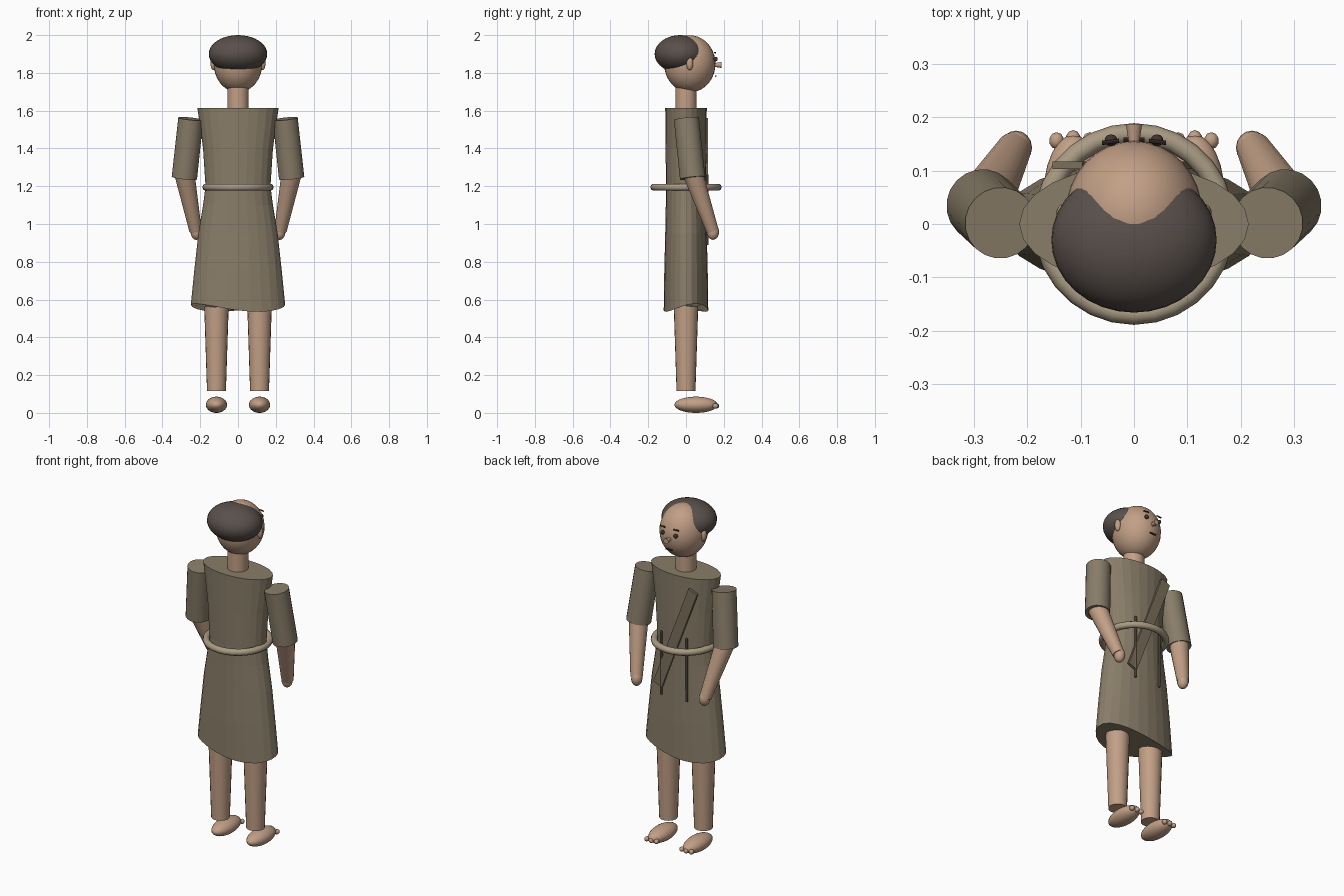
import bpy, bmesh, math
from mathutils import Vector

if "Cube" in bpy.data.objects:
    bpy.data.objects.remove(bpy.data.objects["Cube"])


def mat(name, col):
    m = bpy.data.materials.new(name)
    m.diffuse_color = (*col, 1)
    m.use_nodes = True
    m.node_tree.nodes["Principled BSDF"].inputs["Base Color"].default_value = m.diffuse_color
    return m


SKIN = mat("skin", (.54, .35, .24))
CLOTH = mat("cloth", (.25, .205, .14))
ROPE = mat("rope", (.40, .33, .23))
STRAP = mat("strap_cloth", (.20, .16, .105))
HAIR = mat("hair", (.10, .08, .07))
DARK = mat("dark", (.05, .035, .03))


def finish(name, m, smooth=True):
    o = bpy.context.object
    o.name = name
    o.data.materials.append(m)
    if smooth:
        bpy.ops.object.shade_smooth_by_angle(angle=math.radians(40))
    return o


def ball(name, m, loc, rad, seg=24, rings=16):
    bpy.ops.mesh.primitive_uv_sphere_add(segments=seg, ring_count=rings, radius=1, location=loc)
    bpy.context.object.scale = rad
    bpy.ops.object.transform_apply(location=False, rotation=False, scale=True)
    return finish(name, m)


def limb(name, m, a, b, ra, rb, seg=20):
    a, b = Vector(a), Vector(b)
    d = b - a
    bpy.ops.mesh.primitive_cone_add(vertices=seg, radius1=ra, radius2=rb, depth=d.length,
                                    location=(a + b) / 2)
    bpy.context.object.rotation_euler = d.to_track_quat('Z', 'Y').to_euler()
    return finish(name, m)


# Tunic: lofted elliptical rings with a wavy hem
N = 24
rings = [(.557, .25, .118), (.75, .232, .115), (.95, .21, .11), (1.1, .185, .107),
         (1.2, .172, .106), (1.4, .185, .108), (1.615, .215, .11)]
bm = bmesh.new()
loft = []
for i, (z, rx, ry) in enumerate(rings):
    row = []
    for k in range(N):
        t = 2 * math.pi * k / N
        wave = .022 * math.cos(2 * (t - math.radians(25))) if i == 0 else 0
        row.append(bm.verts.new((rx * math.cos(t), ry * math.sin(t), z + wave)))
    loft.append(row)
for lo, hi in zip(loft, loft[1:]):
    for k in range(N):
        j = (k + 1) % N
        bm.faces.new((lo[k], lo[j], hi[j], hi[k]))
bm.faces.new(loft[-1])
bm.faces.new(loft[0][::-1])
me = bpy.data.meshes.new("tunic")
bm.to_mesh(me)
bm.free()
tunic = bpy.data.objects.new("tunic", me)
me.materials.append(CLOTH)
bpy.context.collection.objects.link(tunic)

# Rope belt
bpy.ops.mesh.primitive_torus_add(major_radius=.17, minor_radius=.019, major_segments=28,
                                 minor_segments=10, location=(0, 0, 1.195))
finish("belt", ROPE)

# Diagonal strap on the face side
a, b = Vector((-.125, .11, 1.55)), Vector((.105, .11, .945))
d = b - a
bpy.ops.mesh.primitive_cube_add(size=1, location=(a + b) / 2)
strap = bpy.context.object
strap.scale = (.06, .014, d.length)
strap.rotation_euler = (0, math.atan2(d.x, d.z), 0)
finish("strap", STRAP, False)

# Head and neck
limb("neck", SKIN, (0, 0, 1.6), (0, 0, 1.73), .056, .056)
ball("head", SKIN, (0, .02, 1.848), (.128, .136, .151), 32, 20)
ball("hair", HAIR, (0, -.03, 1.9), (.155, .136, .1), 32, 20)
limb("nose", SKIN, (0, .15, 1.842), (0, .187, 1.842), .01, .016, 10)
limb("mouth", DARK, (-.02, .158, 1.783), (.02, .158, 1.783), .004, .004, 8)

# Paired parts
for s, side in ((-1, "left"), (1, "right")):
    ball(side + "_eye", DARK, (s * .043, .157, 1.873), (.012, .011, .012), 12, 8)
    limb(side + "_brow", DARK, (s * .028, .156, 1.907), (s * .06, .152, 1.907), .004, .004, 8)
    ball(side + "_ear", SKIN, (s * .13, .02, 1.85), (.016, .018, .036), 14, 10)
    limb(side + "_belt_cord", STRAP, (s * .083, .112, .89), (s * .083, .112, 1.262),
         .007, .007, 8)
    # arm
    limb(side + "_sleeve", CLOTH, (s * .284, .035, 1.243), (s * .25, .002, 1.557), .068, .067)
    limb(side + "_forearm", SKIN, (s * .225, .14, .965), (s * .284, .035, 1.27), .033, .054)
    ball(side + "_hand", SKIN, (s * .221, .143, .958), (.03, .032, .042), 16, 10)
    # leg and foot
    limb(side + "_leg", SKIN, (s * .114, 0, .115), (s * .114, 0, .66), .05, .068)
    ball(side + "_foot", SKIN, (s * .114, .053, .043), (.056, .114, .043))
    for k in (-1, 0, 1):
        ball(f"{side}_toe", SKIN, (s * .114 + k * .031, .16 - abs(k) * .004, .037),
             (.014, .016, .014), 10, 8)
